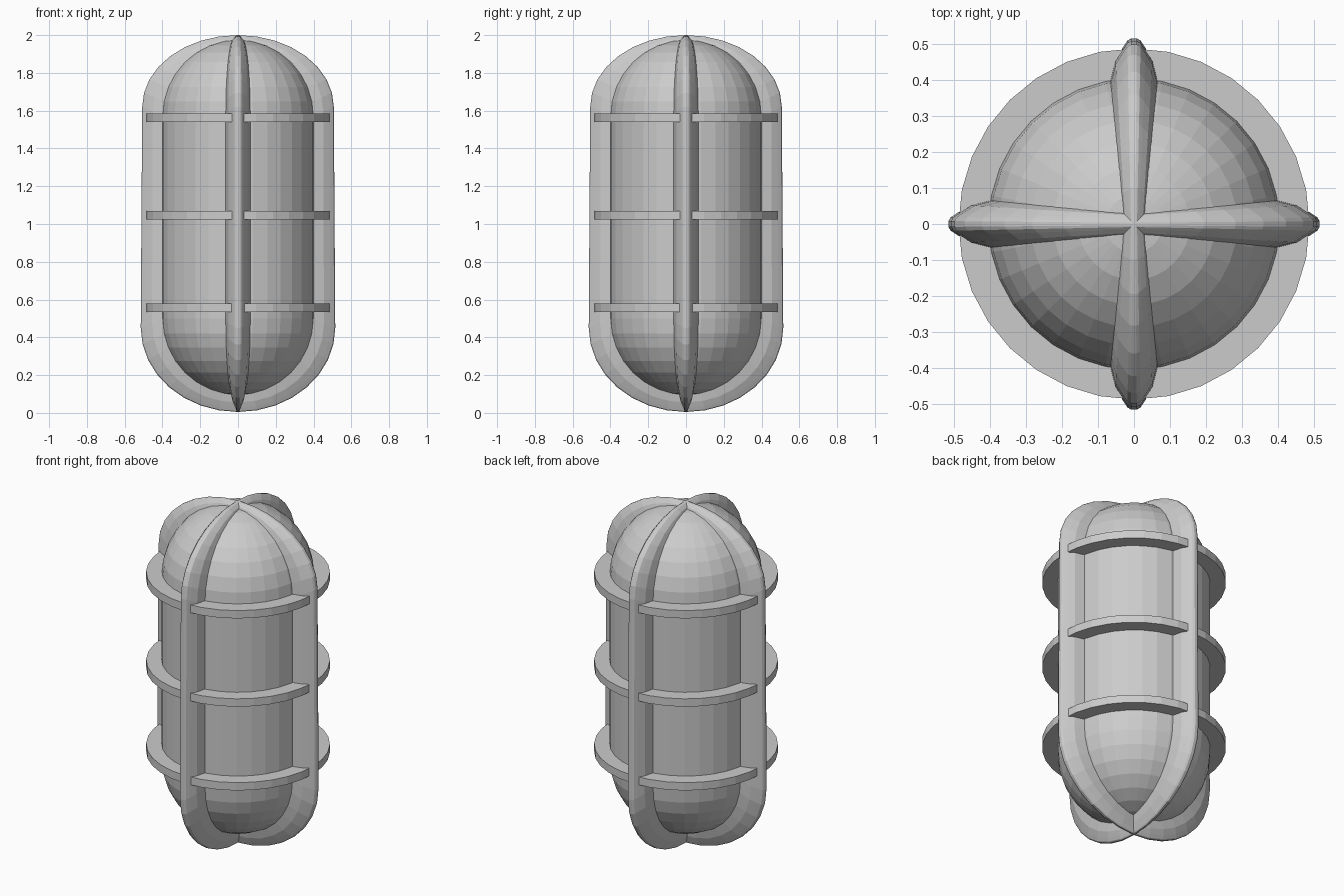
import bpy, bmesh
from math import sin, cos, pi, radians
from mathutils import Matrix

if "Cube" in bpy.data.objects:
    bpy.data.objects.remove(bpy.data.objects["Cube"])

SEG = 32


def make_object(name, bm):
    bmesh.ops.recalc_face_normals(bm, faces=bm.faces)
    mesh = bpy.data.meshes.new(name)
    bm.to_mesh(mesh)
    bm.free()
    obj = bpy.data.objects.new(name, mesh)
    bpy.context.collection.objects.link(obj)
    return obj


def lathe(name, profile, closed=False):
    bm = bmesh.new()
    vs = [bm.verts.new((r, 0, z)) for r, z in profile]
    edges = [bm.edges.new(p) for p in zip(vs, vs[1:])]
    if closed:
        edges.append(bm.edges.new((vs[-1], vs[0])))
    bmesh.ops.spin(bm, geom=vs + edges, cent=(0, 0, 0), axis=(0, 0, 1),
                   angle=2 * pi, steps=SEG, use_duplicate=False)
    bmesh.ops.remove_doubles(bm, verts=bm.verts, dist=1e-5)
    return make_object(name, bm)


def capsule(r, z_low, h_low, z_high, h_high, n=8):
    """Radius/height pairs from the bottom pole to the top pole."""
    low = [(r * sin(i * pi / 2 / n), z_low - h_low * cos(i * pi / 2 / n))
           for i in range(n + 1)]
    high = [(r * cos(i * pi / 2 / n), z_high + h_high * sin(i * pi / 2 / n))
            for i in range(n + 1)]
    return low + high


# Capsule body
lathe("body", capsule(0.405, 0.50, 0.405, 1.57, 0.405))

# Three flat hoops round the body
for name, z in (("lower_hoop", 0.557), ("middle_hoop", 1.047), ("upper_hoop", 1.563)):
    lathe(name, [(0.39, z - 0.023), (0.487, z - 0.023),
                 (0.487, z + 0.023), (0.39, z + 0.023)], closed=True)

# Tapered upright ribs, meeting at both poles
inner = capsule(0.395, 0.50, 0.395, 1.57, 0.395)
outer = capsule(0.515, 0.45, 0.445, 1.62, 0.38)
outer = [(r * (0.985 if z > 1.6 else 1), z) for r, z in outer]
section = [(0, 1), (0.5, 0.78), (0.78, 0.48), (0.95, 0.28), (1, 0.12)]
section = [(t, -w) for t, w in section] + [(t, w) for t, w in reversed(section)]


def rib(name, angle):
    bm = bmesh.new()
    loops = []
    for (ri, zi), (ro, zo) in zip(inner, outer):
        width = 0.03 + 0.036 * ri / 0.395
        loops.append([bm.verts.new((ri + (ro - ri) * t, w * width, zi + (zo - zi) * t))
                      for t, w in section])
    k = len(section)
    for a, b in zip(loops, loops[1:]):
        for j in range(k):
            bm.faces.new((a[j], a[(j + 1) % k], b[(j + 1) % k], b[j]))
    bm.faces.new(loops[0])
    bm.faces.new(loops[-1])
    bm.transform(Matrix.Rotation(radians(angle), 4, 'Z'))
    return make_object(name, bm)


for name, angle in (("right_rib", 0), ("back_rib", 90), ("left_rib", 180), ("front_rib", 270)):
    rib(name, angle)
